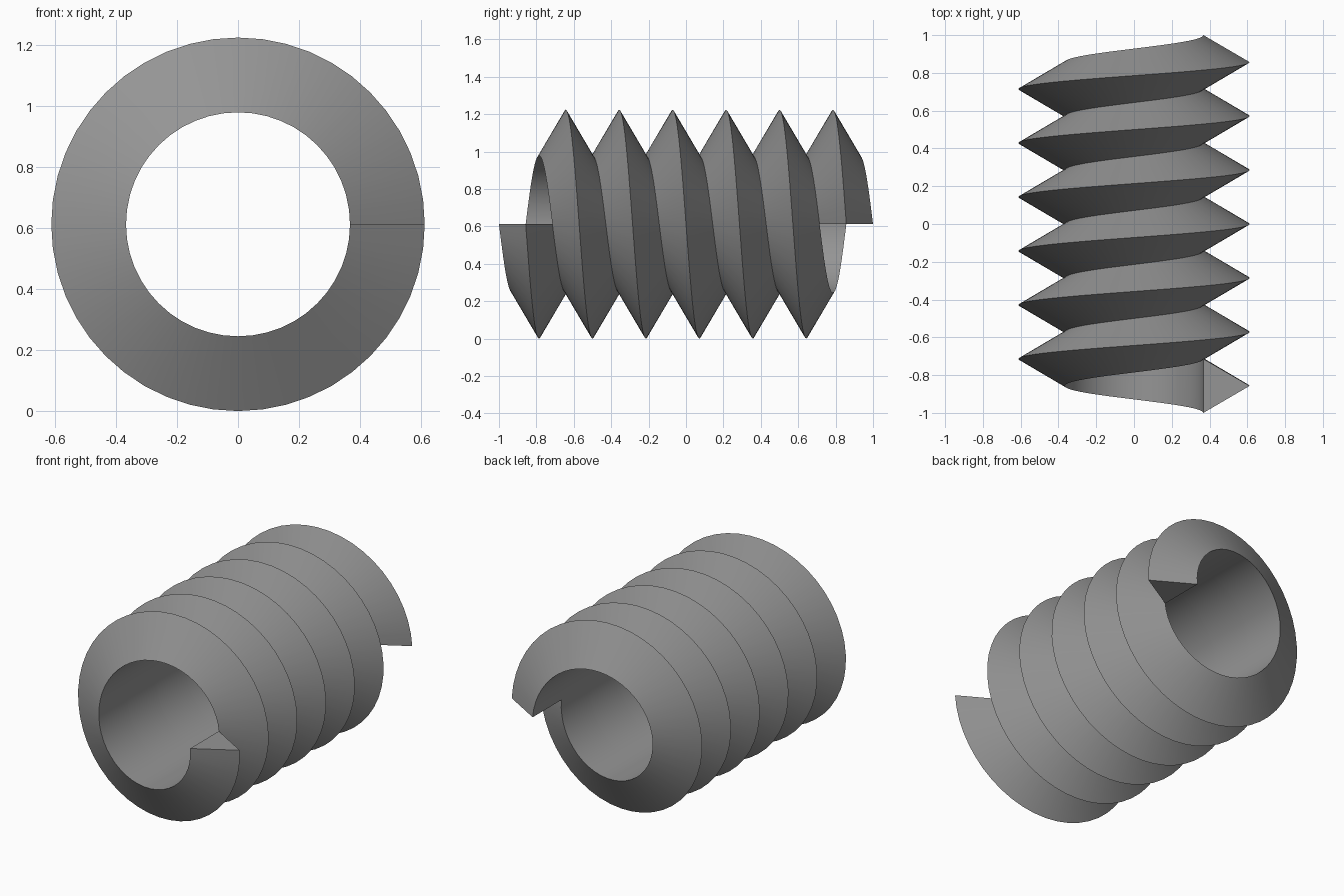
import bpy, bmesh, math

cube = bpy.data.objects.get("Cube")
if cube:
    bpy.data.objects.remove(cube, do_unlink=True)

TURNS = 6
STEPS = 48                    # segments per turn
PITCH = 2 / (TURNS + 1)
INNER, OUTER = 0.367, 0.612

steel = bpy.data.materials.new("grey steel")
steel.use_nodes = True
grey = (0.3, 0.3, 0.3, 1)
steel.diffuse_color = grey
steel.node_tree.nodes["Principled BSDF"].inputs["Base Color"].default_value = grey

# Triangular thread section: (radius, offset along the axis)
section = [(INNER, -PITCH / 2), (OUTER, 0), (INNER, PITCH / 2)]

# Sweep the section along the helix
bm = bmesh.new()
rings = []
for i in range(TURNS * STEPS + 1):
    angle = -math.tau * i / STEPS
    along = PITCH * (i / STEPS - TURNS / 2)
    rings.append([bm.verts.new((r * math.cos(angle), along + d,
                                OUTER + r * math.sin(angle)))
                  for r, d in section])
for a, b in zip(rings, rings[1:]):
    for j in range(3):
        k = (j + 1) % 3
        bm.faces.new((a[j], a[k], b[k], b[j]))

# Flat end caps
bm.faces.new(rings[0])
bm.faces.new(rings[-1])
bmesh.ops.recalc_face_normals(bm, faces=bm.faces)

mesh = bpy.data.meshes.new("helical_thread")
bm.to_mesh(mesh)
bm.free()
mesh.materials.append(steel)
thread = bpy.data.objects.new("helical_thread", mesh)
bpy.context.collection.objects.link(thread)

# Smooth flanks with crisp ridges
bpy.ops.object.select_all(action="DESELECT")
thread.select_set(True)
bpy.context.view_layer.objects.active = thread
bpy.ops.object.shade_smooth_by_angle(angle=math.radians(30))
